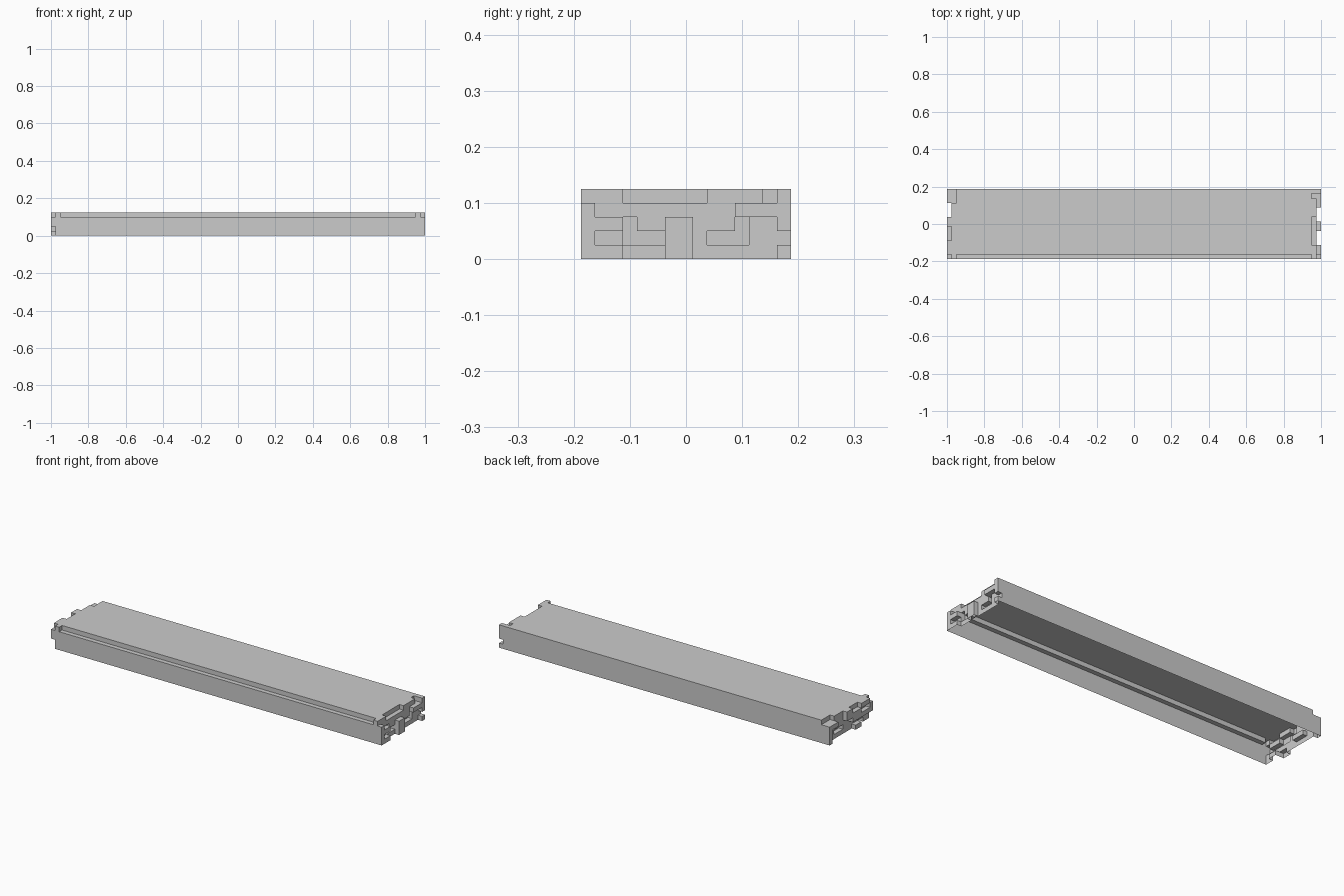
import bpy, bmesh

if "Cube" in bpy.data.objects:
    bpy.data.objects.remove(bpy.data.objects["Cube"])

U = 0.025            # grid step
NX, NY, NZ = 80, 15, 5


def end_map(default, rects):
    """How many steps each (y, z) row is cut back at one end."""
    cut = {(y, z): default for y in range(NY) for z in range(NZ)}
    for y0, y1, z0, z1, depth in rects:
        for y in range(y0, y1):
            for z in range(z0, z1):
                cut[y, z] = depth
    return cut


# right end: hooks and a tower standing out, with deeper slots
right = end_map(1, [
    (0, 1, 0, 4, 0), (1, 3, 2, 3, 0), (1, 3, 0, 1, 0),       # front C hook
    (6, 8, 0, 3, 0),                                         # tower
    (11, 15, 3, 4, 0), (14, 15, 2, 5, 0), (14, 15, 0, 1, 0), # back hook
    (3, 9, 4, 5, 2), (13, 14, 4, 5, 2),                      # top slots
    (3, 4, 1, 3, 2), (4, 6, 1, 2, 2),                        # L slots
    (11, 12, 1, 3, 2), (9, 11, 1, 2, 2),
])

# left end
left = end_map(1, [
    (0, 1, 2, 4, 0), (1, 4, 2, 3, 0),                        # front hook
    (0, 1, 4, 5, 1), (1, 4, 4, 5, 0),                        # top tabs
    (4, 7, 2, 4, 0), (7, 9, 3, 5, 0), (4, 6, 0, 1, 0),       # middle hook
    (12, 15, 4, 5, 2), (12, 15, 3, 4, 0), (14, 15, 0, 3, 0), # back hook
    (9, 12, 1, 2, 2), (2, 4, 0, 1, 2),
])

cells = {(x, y, z) for y in range(NY) for z in range(NZ)
         for x in range(left[y, z], NX - right[y, z])}
# long groove along the top front edge
cells -= {(x, 0, 4) for x in range(2, NX - 2)}

# outer skin, left open underneath
bm = bmesh.new()
verts = {}


def vert(c):
    if c not in verts:
        verts[c] = bm.verts.new((c[0] * U - 1, c[1] * U - NY * U / 2, c[2] * U))
    return verts[c]


for c in cells:
    for axis in range(3):
        for side in (0, 1):
            n = list(c)
            n[axis] += 2 * side - 1
            if tuple(n) in cells or n[2] < 0:
                continue
            a, b = (axis + 1) % 3, (axis + 2) % 3
            loop = []
            for da, db in ((0, 0), (1, 0), (1, 1), (0, 1)):
                p = list(c)
                p[axis] += side
                p[a] += da
                p[b] += db
                loop.append(vert(tuple(p)))
            bm.faces.new(loop if side else loop[::-1])

bmesh.ops.dissolve_limit(bm, angle_limit=0.01, verts=bm.verts[:], edges=bm.edges[:])
mesh = bpy.data.meshes.new("interlocking_panel")
bm.to_mesh(mesh)
bm.free()
panel = bpy.data.objects.new("interlocking_panel", mesh)
bpy.context.collection.objects.link(panel)
